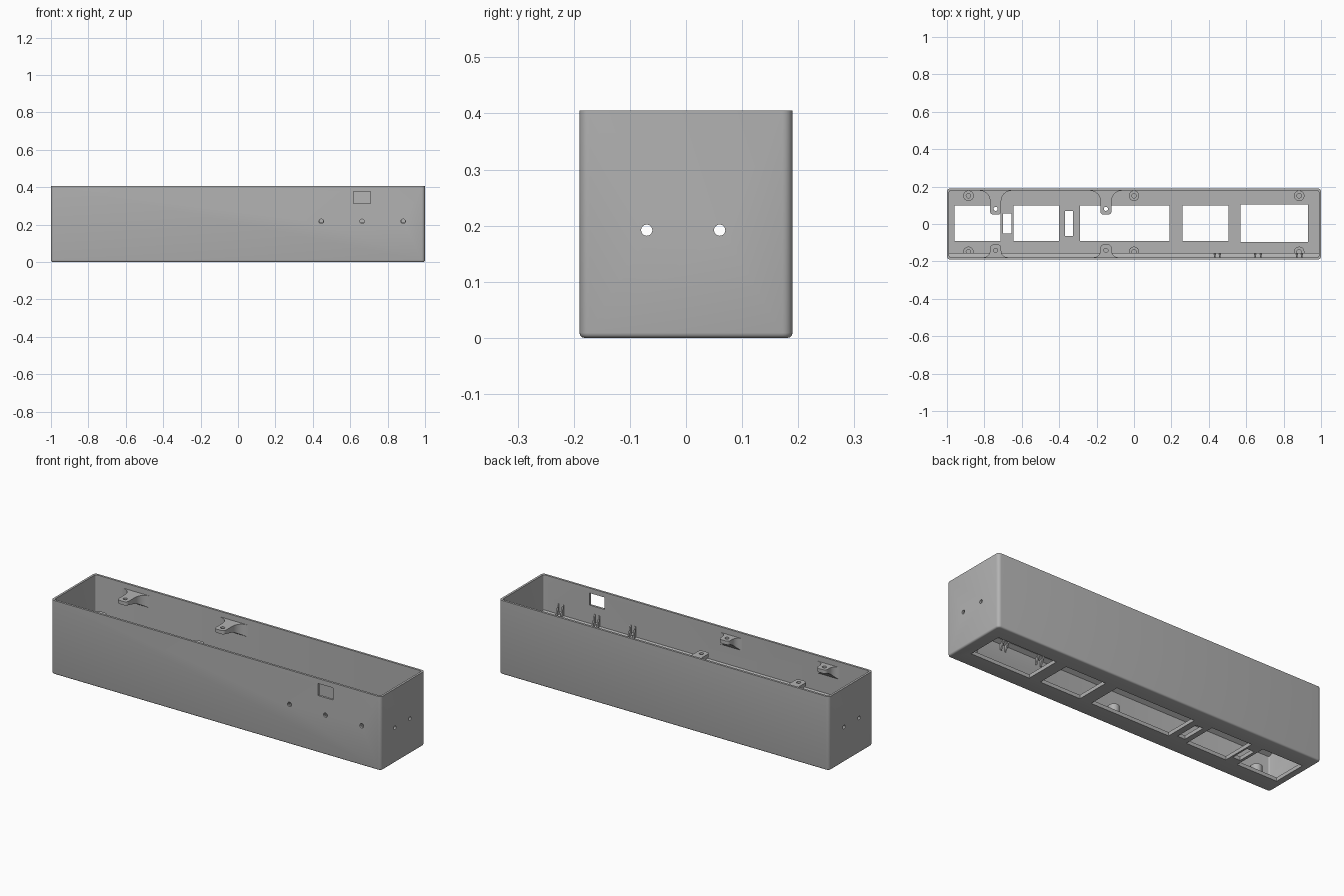
import bpy, bmesh, math
from mathutils import Matrix, Vector

if "Cube" in bpy.data.objects:
    bpy.data.objects.remove(bpy.data.objects["Cube"], do_unlink=True)

TOP, HALF_W, WALL, FLOOR = 0.405, 0.19, 0.012, 0.02
INNER = HALF_W - WALL

grey = bpy.data.materials.new("plain grey")
grey.use_nodes = True
colour = (0.45, 0.45, 0.45, 1)
grey.diffuse_color = colour
grey.node_tree.nodes["Principled BSDF"].inputs["Base Color"].default_value = colour
parts = []


def add_box(bm, x0, x1, y0, y1, z0, z1):
    size = Matrix.Diagonal((x1 - x0, y1 - y0, z1 - z0, 1))
    mid = Matrix.Translation(((x0 + x1) / 2, (y0 + y1) / 2, (z0 + z1) / 2))
    return bmesh.ops.create_cube(bm, size=1, matrix=mid @ size)["verts"]


def add_cylinder(bm, start, end, radius):
    a, b = Vector(start), Vector(end)
    turn = (b - a).to_track_quat("Z", "Y").to_matrix().to_4x4()
    bmesh.ops.create_cone(bm, cap_ends=True, segments=24, radius1=radius, radius2=radius,
                          depth=(b - a).length, matrix=Matrix.Translation((a + b) / 2) @ turn)


def round_edges(bm, test, radius, segments):
    edges = [e for e in bm.edges if test(*[v.co for v in e.verts])]
    bmesh.ops.bevel(bm, geom=edges, offset=radius, segments=segments, profile=0.5, affect="EDGES")


def upright(a, b):
    return abs(a.z - b.z) > 0.1


def make(name, bm):
    bmesh.ops.recalc_face_normals(bm, faces=bm.faces)
    mesh = bpy.data.meshes.new(name)
    bm.to_mesh(mesh)
    bm.free()
    mesh.materials.append(grey)
    obj = bpy.data.objects.new(name, mesh)
    bpy.context.collection.objects.link(obj)
    parts.append(obj)
    return obj


def cut(obj, bm):
    tool = make("cutter", bm)
    parts.remove(tool)
    tool.hide_render = True
    mod = obj.modifiers.new("cut", "BOOLEAN")
    mod.operation, mod.solver, mod.object = "DIFFERENCE", "EXACT", tool
    bpy.context.view_layer.objects.active = obj
    bpy.ops.object.modifier_apply(modifier=mod.name)
    bpy.data.objects.remove(tool, do_unlink=True)


# Open trough with rounded corners and bottom edge
bm = bmesh.new()
add_box(bm, -1, 1, -HALF_W, HALF_W, 0, TOP)
round_edges(bm, upright, 0.018, 5)
round_edges(bm, lambda a, b: max(a.z, b.z) < 0.001, 0.009, 3)
shell = make("case_shell", bm)

bm = bmesh.new()
add_box(bm, -1 + WALL, 1 - WALL, -INNER, INNER, FLOOR, TOP + 0.2)
round_edges(bm, upright, 0.008, 3)
cut(shell, bm)

# Floor windows, front port and wall holes
windows = [(-0.96, -0.715, -0.09, 0.1), (-0.7, -0.655, -0.05, 0.055),
           (-0.645, -0.4, -0.09, 0.1), (-0.37, -0.325, -0.065, 0.07),
           (-0.29, 0.19, -0.09, 0.1), (0.26, 0.505, -0.09, 0.1),
           (0.57, 0.93, -0.095, 0.105)]
LIGHT_X = (0.445, 0.663, 0.883)
bm = bmesh.new()
for x0, x1, y0, y1 in windows:
    add_box(bm, x0, x1, y0, y1, -0.1, 0.05)
add_box(bm, 0.618, 0.709, -0.25, -0.15, 0.312, 0.378)
for x in LIGHT_X:
    add_cylinder(bm, (x, -0.25, 0.217), (x, -0.15, 0.217), 0.012)
for y in (-0.07, 0.06):
    add_cylinder(bm, (-1.1, y, 0.192), (1.1, y, 0.192), 0.01)
cut(shell, bm)


# Extrusion of a (y, z) profile along x
def add_prism(bm, profile, x0, x1):
    ring = [bm.verts.new((x0, y, z)) for y, z in profile]
    face = bm.faces.new(ring)
    new = bmesh.ops.extrude_face_region(bm, geom=[face])["geom"]
    bmesh.ops.translate(bm, verts=[v for v in new if isinstance(v, bmesh.types.BMVert)],
                        vec=(x1 - x0, 0, 0))


# Ledge along the inside of the front wall
bm = bmesh.new()
back = -INNER - 0.003
add_prism(bm, [(back, 0.212), (-0.172, 0.212), (-0.156, 0.205), (-0.156, 0.195), (back, 0.18)],
          -1 + WALL / 2, 1 - WALL / 2)
make("front_ledge", bm)

# Paired tapering ribs beside each small front hole
bm = bmesh.new()
for x in LIGHT_X:
    for side in (-1, 1):
        mid = x + side * 0.014
        add_prism(bm, [(back, 0.27), (-0.174, 0.27), (-0.156, 0.208), (-0.156, 0.195),
                       (-0.174, 0.15), (back, 0.15)], mid - 0.004, mid + 0.004)
make("light_ribs", bm)

# Screw bosses on the floor
for x in (-0.885, 0, 0.883):
    for y in (-0.149, 0.151):
        bm = bmesh.new()
        add_cylinder(bm, (x, y, FLOOR - 0.005), (x, y, 0.08), 0.028)
        boss = make("floor_boss", bm)
        bm = bmesh.new()
        add_cylinder(bm, (x, y, 0.03), (x, y, 0.1), 0.012)
        cut(boss, bm)


# Flared lid tab: rows lofted from the wall to a rounded tip
def make_tab(x, side, length, flare):
    top, neck, corner = 0.375, 0.03, 0.018
    steps = [flare * (1 - math.cos(i * math.pi / 16)) for i in range(9)]
    steps += [length - corner * (1 - math.sin(i * math.pi / 10)) for i in range(6)]
    bm = bmesh.new()
    rows = []
    for t in [-0.003] + steps:
        d = max(t, 0)
        if d <= flare:
            half = neck + flare - math.sqrt(max(flare ** 2 - (flare - d) ** 2, 0))
        else:
            inset = max(d - (length - corner), 0)
            half = neck - corner + math.sqrt(max(corner ** 2 - inset ** 2, 0))
        y = side * (INNER - t)
        low = top - 0.02 - 0.045 * (1 - d / length) ** 2
        rows.append([bm.verts.new((x + sx * half, y, z))
                     for sx, z in ((-1, top), (1, top), (1, low), (-1, low))])
    for a, b in zip(rows, rows[1:]):
        for i in range(4):
            j = (i + 1) % 4
            bm.faces.new((a[i], a[j], b[j], b[i]))
    bm.faces.new(rows[0])
    bm.faces.new(rows[-1])
    tab = make("lid_tab", bm)
    bm = bmesh.new()
    hole_y = side * (INNER - length + 0.031)
    add_cylinder(bm, (x, hole_y, 0.2), (x, hole_y, 0.45), 0.011)
    cut(tab, bm)


for x in (-0.74, -0.15):
    make_tab(x, 1, 0.128, 0.055)
    make_tab(x, -1, 0.068, 0.035)

# Smooth the rounded faces and keep the hard edges
bpy.ops.object.select_all(action="DESELECT")
for obj in parts:
    obj.select_set(True)
bpy.context.view_layer.objects.active = shell
bpy.ops.object.shade_smooth_by_angle(angle=math.radians(35))
